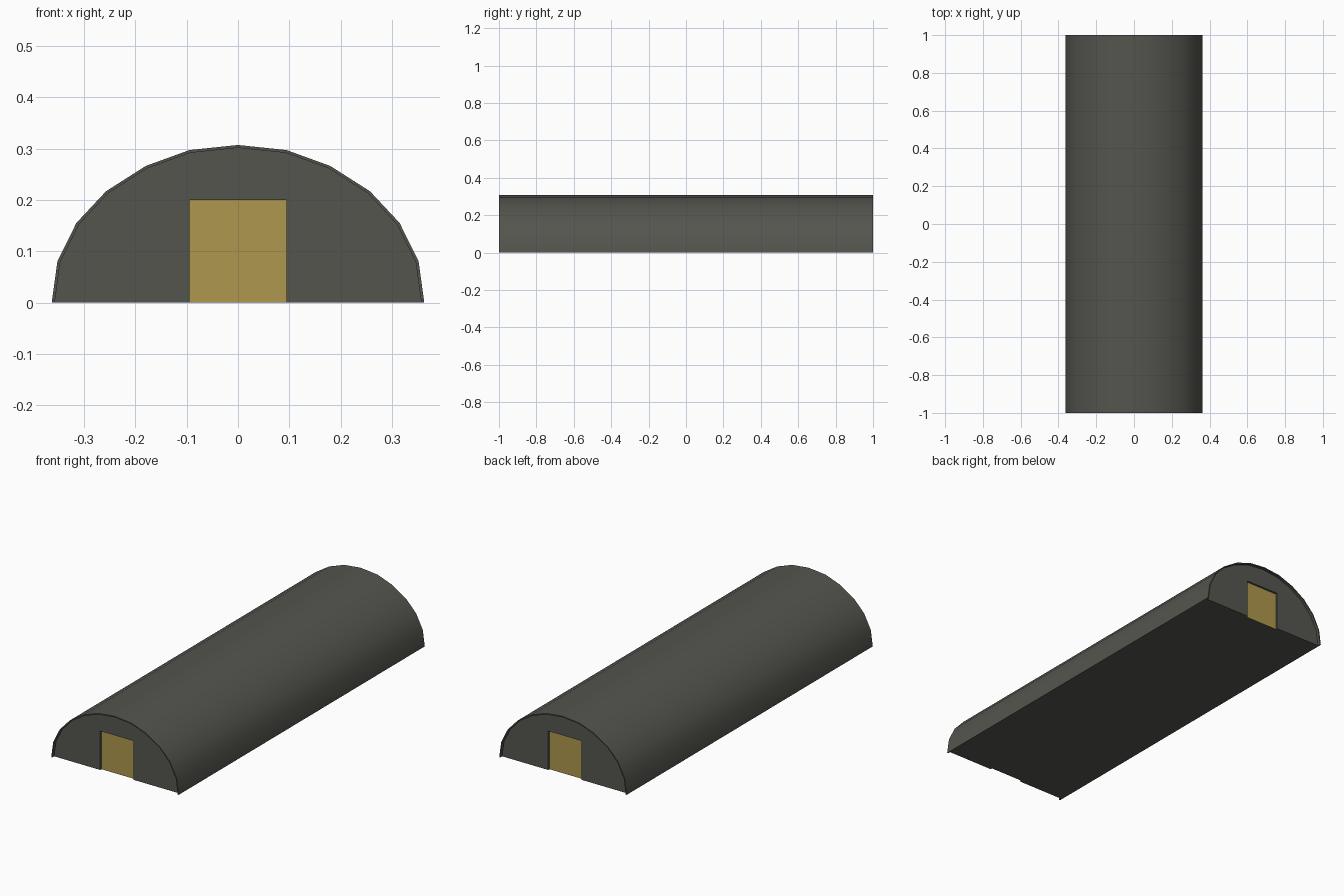
import bpy, bmesh

if "Cube" in bpy.data.objects:
    bpy.data.objects.remove(bpy.data.objects["Cube"])

HALF = 1.0        # half length
WALL_Y = 0.985    # end walls sit just inside the roof rim
DOOR_Y = 0.975    # doors sit just inside the walls
DW, DH = 0.095, 0.20


def material(name, rgb):
    m = bpy.data.materials.new(name)
    m.diffuse_color = (*rgb, 1)
    m.use_nodes = True
    m.node_tree.nodes["Principled BSDF"].inputs["Base Color"].default_value = m.diffuse_color
    return m


grey = material("dark grey metal", (0.090, 0.090, 0.078))
gold = material("ochre door", (0.42, 0.31, 0.075))

# Faceted arch, right half mirrored to the left
right = [(0.363, 0), (0.352, 0.08), (0.315, 0.155), (0.257, 0.217),
         (0.18, 0.266), (0.095, 0.297)]
outer = right + [(0, 0.307)] + [(-x, z) for x, z in reversed(right)]
inner = [(x * 0.984, z * 0.982) for x, z in outer]


def make(name, faces, mat, smooth=False):
    bm = bmesh.new()
    for f in faces:
        bm.faces.new([bm.verts.new(p) for p in f])
    bmesh.ops.remove_doubles(bm, verts=bm.verts, dist=1e-5)
    bmesh.ops.recalc_face_normals(bm, faces=bm.faces)
    me = bpy.data.meshes.new(name)
    bm.to_mesh(me)
    bm.free()
    me.materials.append(mat)
    ob = bpy.data.objects.new(name, me)
    bpy.context.collection.objects.link(ob)
    if smooth:
        bpy.ops.object.select_all(action='DESELECT')
        ob.select_set(True)
        bpy.context.view_layer.objects.active = ob
        bpy.ops.object.shade_smooth_by_angle(angle=0.6)
    return ob


def at(p, y):
    return (p[0], y, p[1])


def strip(a, ya, b, yb):
    return [[at(a[i], ya), at(a[i + 1], ya), at(b[i + 1], yb), at(b[i], yb)]
            for i in range(len(a) - 1)]


# Roof shell: outer skin, inner skin, end rims and bottom edges
roof = strip(outer, -HALF, outer, HALF) + strip(inner, -HALF, inner, HALF)
for y in (-HALF, HALF):
    roof += strip(outer, y, inner, y)
for i in (0, -1):
    roof.append([at(outer[i], -HALF), at(outer[i], HALF),
                 at(inner[i], HALF), at(inner[i], -HALF)])
make("arched_roof", roof, grey, True)

# End walls with door openings, jambs and recessed doors
opening = [(-DW, 0), (-DW, DH), (DW, DH), (DW, 0)]
for side, label in ((-1, "front"), (1, "back")):
    wall = [[at(p, side * WALL_Y) for p in inner + opening]]
    wall += strip(opening, side * WALL_Y, opening, side * DOOR_Y)
    wob = make(label + "_wall", wall, grey)
    dob = make(label + "_door", [[at(p, side * DOOR_Y) for p in opening]], gold)
    # Outward facing normals
    for ob in (wob, dob):
        if ob.data.polygons[0].normal.y * side < 0:
            ob.data.flip_normals()

# Floor, notched at the doors
xi = inner[0][0]
pts = [(-xi, -WALL_Y), (-DW, -WALL_Y), (-DW, -DOOR_Y), (DW, -DOOR_Y),
       (DW, -WALL_Y), (xi, -WALL_Y)]
pts += [(-x, -y) for x, y in pts]
floor = make("floor", [[(x, y, 0) for x, y in pts]], grey)
if floor.data.polygons[0].normal.z > 0:
    floor.data.flip_normals()
